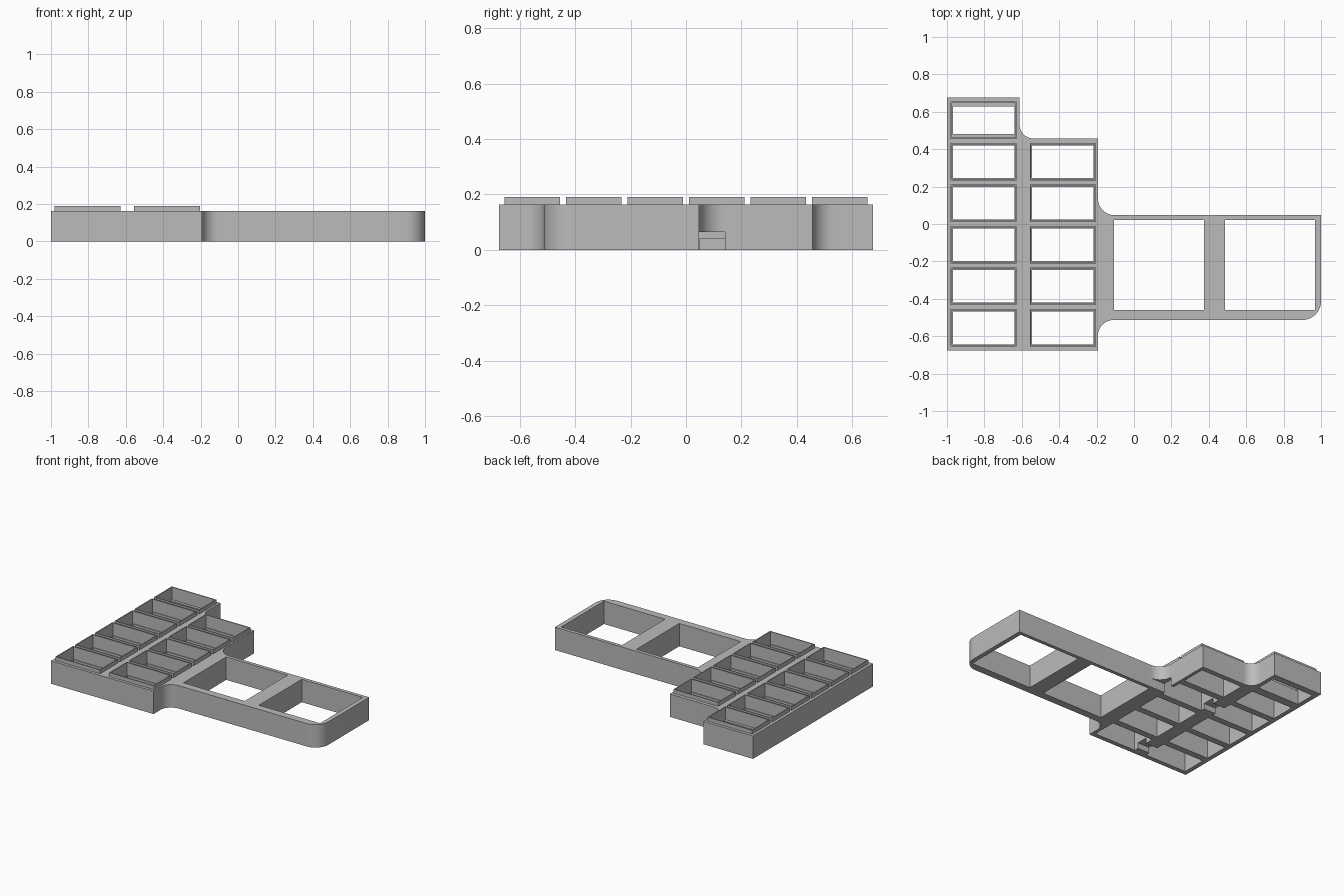
import bpy, bmesh, math
from mathutils import Vector

if "Cube" in bpy.data.objects:
    bpy.data.objects.remove(bpy.data.objects["Cube"], do_unlink=True)

BODY_TOP, RIM_TOP = 0.163, 0.19

grey = bpy.data.materials.new("plain_grey")
grey.use_nodes = True
colour = (0.5, 0.5, 0.5, 1)
grey.diffuse_color = colour
grey.node_tree.nodes["Principled BSDF"].inputs["Base Color"].default_value = colour


def make_object(name, bm):
    bmesh.ops.recalc_face_normals(bm, faces=bm.faces)
    mesh = bpy.data.meshes.new(name)
    bm.to_mesh(mesh)
    bm.free()
    mesh.materials.append(grey)
    obj = bpy.data.objects.new(name, mesh)
    bpy.context.collection.objects.link(obj)
    return obj


def boxes(name, bounds):
    """One mesh of separate boxes, each x0, x1, y0, y1, z0, z1."""
    bm = bmesh.new()
    for x0, x1, y0, y1, z0, z1 in bounds:
        verts = bmesh.ops.create_cube(bm, size=1)["verts"]
        for v in verts:
            v.co = ((x0 + x1) / 2 + v.co.x * (x1 - x0),
                    (y0 + y1) / 2 + v.co.y * (y1 - y0),
                    (z0 + z1) / 2 + v.co.z * (z1 - z0))
    return make_object(name, bm)


def rounded_prism(name, corners, height, steps=12):
    """Extrude an outline of (x, y, corner radius) upward."""
    points = []
    for i, (x, y, r) in enumerate(corners):
        p = Vector((x, y, 0))
        if not r:
            points.append(p)
            continue
        a = (Vector((*corners[i - 1][:2], 0)) - p).normalized()
        b = (Vector((*corners[(i + 1) % len(corners)][:2], 0)) - p).normalized()
        for k in range(steps + 1):
            t = math.pi / 2 * k / steps
            points.append(p + r * (a + b) - r * (b * math.cos(t) + a * math.sin(t)))
    bm = bmesh.new()
    face = bm.faces.new([bm.verts.new(p) for p in points])
    top = bmesh.ops.extrude_face_region(bm, geom=[face])["geom"]
    for v in top:
        if isinstance(v, bmesh.types.BMVert):
            v.co.z = height
    return make_object(name, bm)


def cut(obj, cutter):
    cutter.hide_render = True
    mod = obj.modifiers.new("cut", "BOOLEAN")
    mod.operation, mod.solver, mod.object = "DIFFERENCE", "EXACT", cutter
    bpy.context.view_layer.objects.active = obj
    bpy.ops.object.modifier_apply(modifier=mod.name)


# Compartment grid: six in the outer column, five in the inner one
cells = []
for x0, rows in ((-0.98, 6), (-0.557, 5)):
    for row in range(rows):
        y0 = -0.655 + row * 0.222
        cells.append((x0, x0 + 0.353, y0, y0 + 0.2))


def inset(cell, dx, dy, z0, z1):
    x0, x1, y0, y1 = cell
    return (x0 + dx, x1 - dx, y0 + dy, y1 - dy, z0, z1)


# Tray body with the frame arm
tray = rounded_prism("tray_body", [
    (-1, -0.675, 0), (-0.193, -0.675, 0), (-0.193, -0.513, 0.085), (1, -0.513, 0.1),
    (1, 0.047, 0), (-0.193, 0.047, 0.09), (-0.193, 0.457, 0), (-0.612, 0.457, 0.075),
    (-0.612, 0.675, 0), (-1, 0.675, 0)], BODY_TOP)

# Raised rims round the compartments
rims = boxes("compartment_rims", [inset(c, 0, 0, BODY_TOP, RIM_TOP) for c in cells])

# Wide upper wells, then the narrower openings below the ledge
upper_wells = boxes("upper_well_cutter", [inset(c, 0.007, 0.007, 0.1, 0.3) for c in cells])
lower_wells = boxes("lower_well_cutter", [
    inset(c, 0.012, 0.027 if i == 5 else 0.012, -0.1, 0.25) for i, c in enumerate(cells)])
frame_holes = boxes("frame_hole_cutter", [
    (-0.108, 0.375, -0.46, 0.022, -0.1, 0.3), (0.487, 0.968, -0.46, 0.022, -0.1, 0.3)])
# Cable slots under the inner corner and the centre rib
slots = boxes("cable_slot_cutter", [
    (-0.23, -0.08, 0.0471, 0.14, -0.1, 0.065), (-0.66, -0.53, 0.05, 0.14, -0.1, 0.04),
    (-0.66, -0.53, -0.61, -0.53, -0.1, 0.04)])

cut(rims, upper_wells)
for cutter in (upper_wells, lower_wells, frame_holes, slots):
    cut(tray, cutter)
    bpy.data.objects.remove(cutter, do_unlink=True)

# Smooth the rounded corners and keep the edges crisp
bpy.ops.object.select_all(action="DESELECT")
tray.select_set(True)
bpy.context.view_layer.objects.active = tray
bpy.ops.object.shade_smooth_by_angle(angle=math.radians(30))
